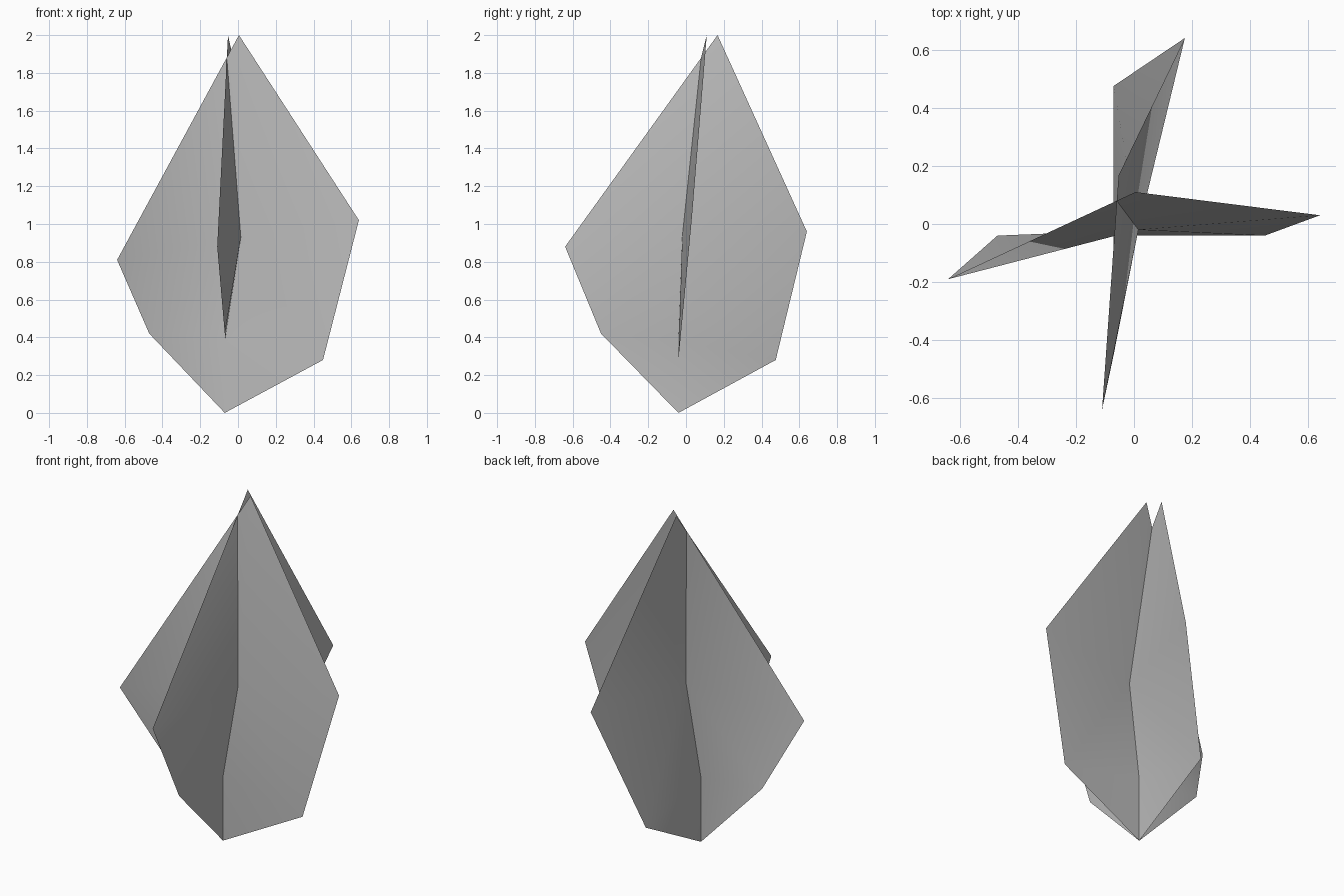
import bpy, bmesh

if "Cube" in bpy.data.objects:
    bpy.data.objects.remove(bpy.data.objects["Cube"])

# One plain colour for the whole plant
grey = bpy.data.materials.new("leaf grey")
grey.diffuse_color = (0.5, 0.5, 0.5, 1)
grey.use_nodes = True
grey.node_tree.nodes["Principled BSDF"].inputs["Base Color"].default_value = grey.diffuse_color

# Shared central spine: foot, lower rib, middle rib
SPINE = [(-0.07, -0.04, 0), (-0.07, -0.04, 0.38), (0.015, -0.02, 0.93)]


def make_leaf(name, tip, wings):
    """Thin twisted leaf: spine + tip, with a lower and an outer corner per wing."""
    bm = bmesh.new()
    foot, low, mid = [bm.verts.new(p) for p in SPINE]
    top = bm.verts.new(tip)
    for side, (lower, outer) in enumerate(wings):
        a, b = bm.verts.new(lower), bm.verts.new(outer)
        for tri in ((foot, a, low), (low, a, mid), (a, b, mid), (mid, b, top)):
            bm.faces.new(tri if side == 0 else tri[::-1])
    mesh = bpy.data.meshes.new(name)
    bm.to_mesh(mesh)
    bm.free()
    mesh.materials.append(grey)
    mesh.shade_smooth()
    obj = bpy.data.objects.new(name, mesh)
    bpy.context.collection.objects.link(obj)


# Leaf spread left to right
make_leaf("wide_leaf", (0.005, 0.11, 2.0),
          [((0.45, -0.04, 0.28), (0.64, 0.03, 1.02)),
           ((-0.47, -0.04, 0.42), (-0.64, -0.19, 0.81))])
# Leaf spread front to back
make_leaf("deep_leaf", (-0.053, 0.167, 2.0),
          [((-0.07, 0.475, 0.28), (0.175, 0.64, 0.96)),
           ((-0.07, -0.45, 0.42), (-0.11, -0.64, 0.88))])
